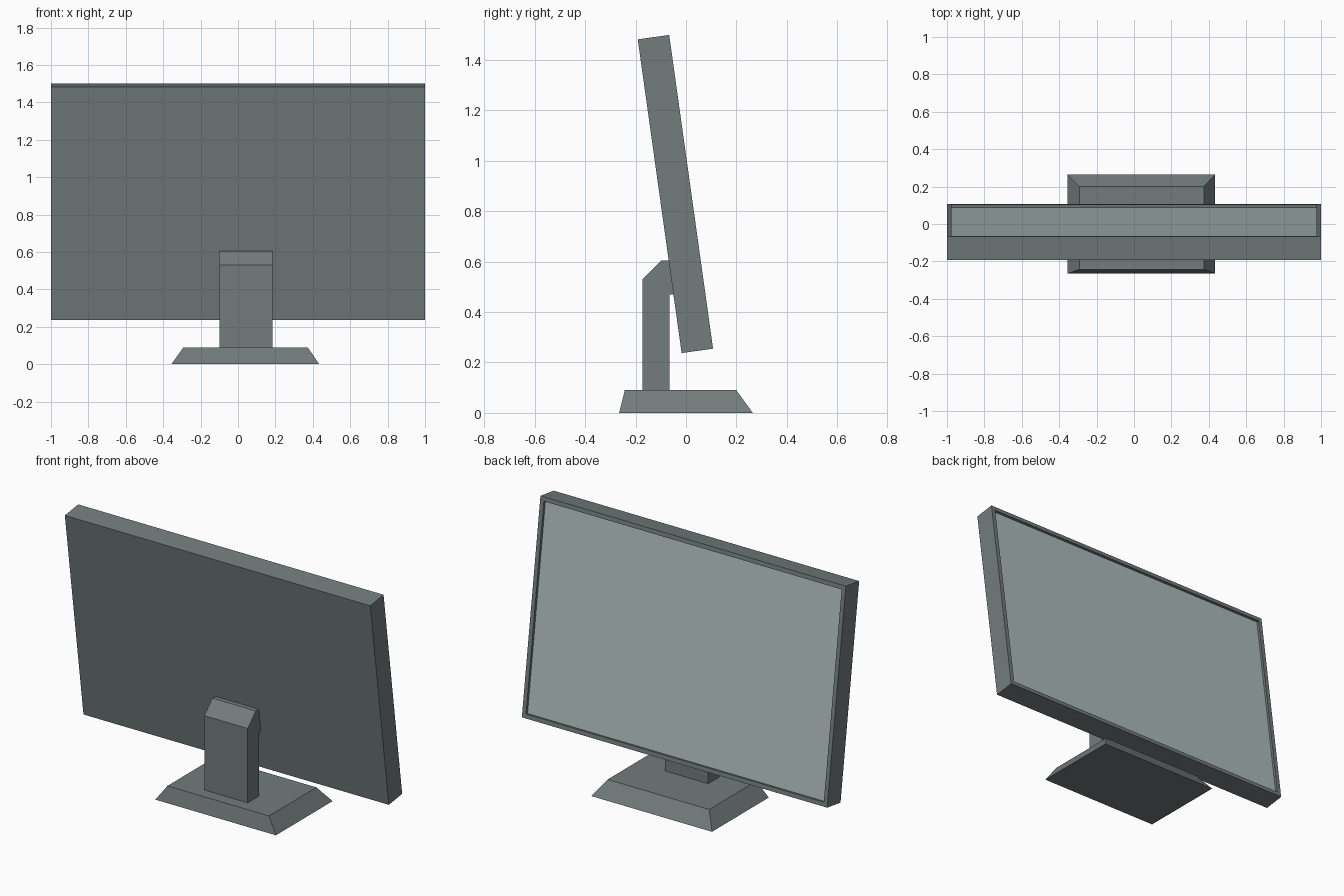
import bpy, bmesh, math
from mathutils import Matrix

if "Cube" in bpy.data.objects:
    bpy.data.objects.remove(bpy.data.objects["Cube"])


def material(name, rgb):
    m = bpy.data.materials.new(name)
    m.diffuse_color = (*rgb, 1)
    m.use_nodes = True
    m.node_tree.nodes["Principled BSDF"].inputs["Base Color"].default_value = m.diffuse_color
    return m


def finish(name, bm, *mats):
    bmesh.ops.recalc_face_normals(bm, faces=bm.faces)
    me = bpy.data.meshes.new(name)
    bm.to_mesh(me)
    bm.free()
    for m in mats:
        me.materials.append(m)
    ob = bpy.data.objects.new(name, me)
    bpy.context.collection.objects.link(ob)
    return ob


def rect(bm, x0, x1, y0, y1, z):
    return [bm.verts.new(p) for p in ((x0, y0, z), (x1, y0, z), (x1, y1, z), (x0, y1, z))]


body = material("casing", (0.17, 0.20, 0.20))
glass = material("screen_glass", (0.42, 0.50, 0.50))

# Tilted display panel: casing with a bezel and a recessed screen
bm = bmesh.new()
bmesh.ops.create_cube(bm, size=1, matrix=Matrix.Diagonal((2, 0.126, 1.257, 1)))
front = max(bm.faces, key=lambda f: f.calc_center_median().y)
bmesh.ops.inset_region(bm, faces=[front], thickness=0.035)
screen = bmesh.ops.extrude_discrete_faces(bm, faces=[front])["faces"][0]
bmesh.ops.translate(bm, verts=screen.verts, vec=(0, -0.015, 0))
screen.material_index = 1
panel = finish("display_panel", bm, body, glass)
panel.location = (-0.0, -0.042, 0.8685)
panel.rotation_euler.x = math.radians(7.96)

# Stand neck: side profile extruded across x, meeting the panel's back
profile = [(-0.172, 0.09), (-0.172, 0.53), (-0.097, 0.605), (-0.066, 0.605),
           (-0.048, 0.47), (-0.065, 0.47), (-0.065, 0.09)]
bm = bmesh.new()
side = bm.faces.new([bm.verts.new((-0.10, y, z)) for y, z in profile])
cap = bmesh.ops.extrude_face_region(bm, geom=[side], use_keep_orig=True)["geom"]
bmesh.ops.translate(bm, vec=(0.284, 0, 0),
                    verts=[v for v in cap if isinstance(v, bmesh.types.BMVert)])
finish("stand_neck", bm, body)

# Stand foot: slab with sloping sides
bm = bmesh.new()
low = rect(bm, -0.356, 0.434, -0.265, 0.265, 0)
top = rect(bm, -0.292, 0.373, -0.243, 0.20, 0.09)
bm.faces.new(low)
bm.faces.new(top)
for i in range(4):
    j = (i + 1) % 4
    bm.faces.new((low[i], low[j], top[j], top[i]))
finish("stand_foot", bm, body)
